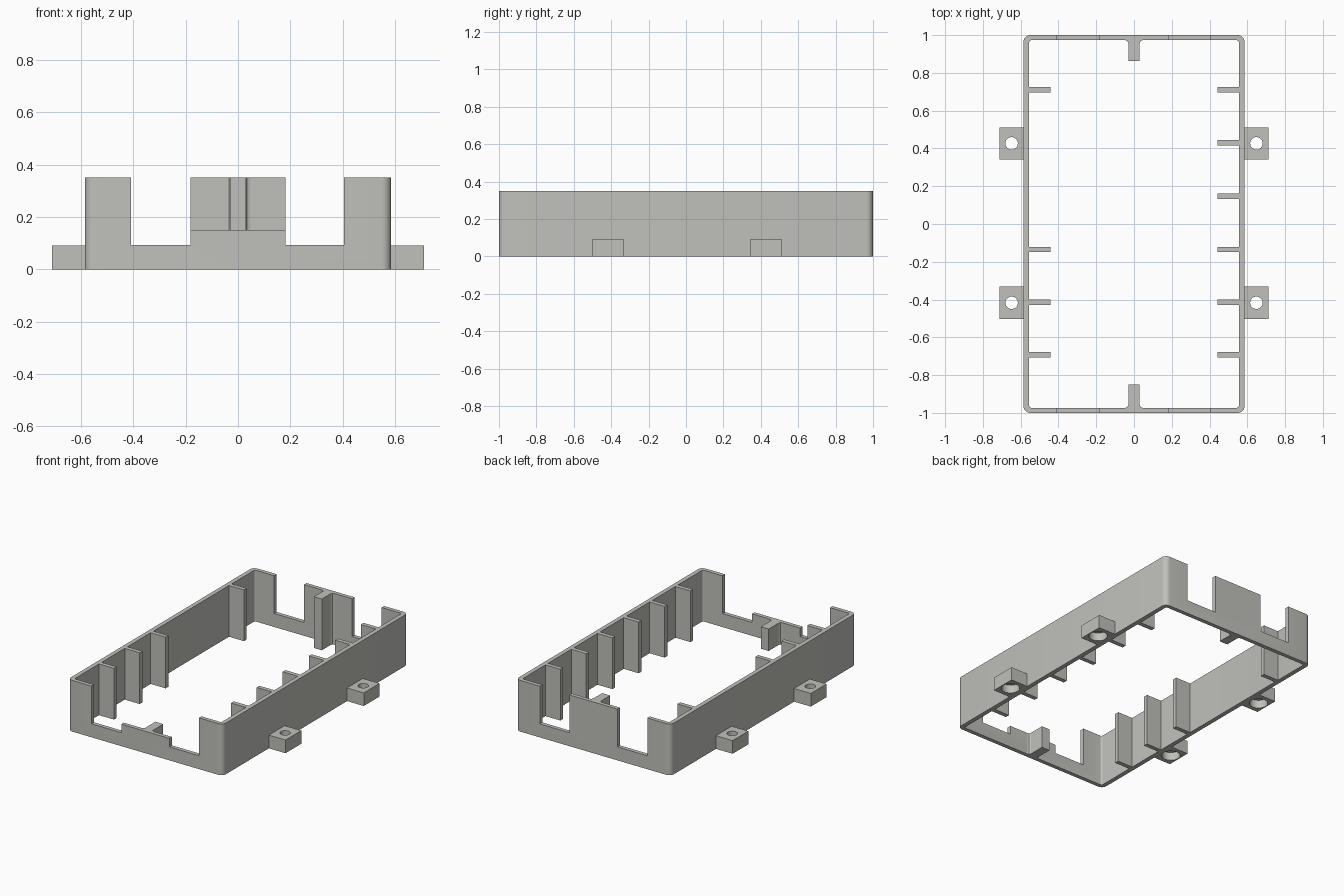
import bpy, bmesh, math

if "Cube" in bpy.data.objects:
    bpy.data.objects.remove(bpy.data.objects["Cube"])

plastic = bpy.data.materials.new("grey plastic")
plastic.diffuse_color = (0.53, 0.53, 0.50, 1)
plastic.use_nodes = True
plastic.node_tree.nodes["Principled BSDF"].inputs["Base Color"].default_value = plastic.diffuse_color


def prism(name, pts, z0, z1):
    """Extrude a flat outline from z0 up to z1."""
    bm = bmesh.new()
    base = bm.faces.new([bm.verts.new((x, y, z0)) for x, y in pts])
    top = bmesh.ops.extrude_face_region(bm, geom=[base])["geom"]
    bmesh.ops.translate(bm, vec=(0, 0, z1 - z0),
                        verts=[g for g in top if isinstance(g, bmesh.types.BMVert)])
    bmesh.ops.recalc_face_normals(bm, faces=bm.faces)
    me = bpy.data.meshes.new(name)
    bm.to_mesh(me)
    bm.free()
    me.materials.append(plastic)
    ob = bpy.data.objects.new(name, me)
    bpy.context.collection.objects.link(ob)
    return ob


def rect(x0, x1, y0, y1):
    return [(x0, y0), (x1, y0), (x1, y1), (x0, y1)]


def circle(x, y, r, n=32):
    return [(x + r * math.cos(2 * math.pi * i / n),
             y + r * math.sin(2 * math.pi * i / n)) for i in range(n)]


def rounded(hx, hy, r, seg=6):
    pts = []
    for q, (sx, sy) in enumerate([(1, 1), (-1, 1), (-1, -1), (1, -1)]):
        for i in range(seg + 1):
            a = math.pi / 2 * (q + i / seg)
            pts.append((sx * (hx - r) + r * math.cos(a), sy * (hy - r) + r * math.sin(a)))
    return pts


def cut(ob, cutters):
    """Subtract the cutters, then remove them."""
    for c in cutters:
        mod = ob.modifiers.new("cut", "BOOLEAN")
        mod.operation, mod.solver, mod.object = "DIFFERENCE", "EXACT", c
        bpy.context.view_layer.objects.active = ob
        bpy.ops.object.modifier_apply(modifier=mod.name)
        bpy.data.objects.remove(c)


def smooth(ob):
    bpy.ops.object.select_all(action="DESELECT")
    ob.select_set(True)
    bpy.context.view_layer.objects.active = ob
    bpy.ops.object.shade_smooth_by_angle(angle=math.radians(30))


H = 0.35            # wall height
IX, IY = 0.555, 0.973  # inner faces of the walls

# Rectangular wall ring with end notches and a lowered front centre
frame = prism("wall_frame", rounded(0.585, 1.0, 0.035), 0, H)
cut(frame, [prism("inside_cutter", rounded(IX, IY, 0.012), -0.1, 0.5),
            prism("left_notch_cutter", rect(-0.408, -0.182, -1.2, 1.2), 0.092, 0.5),
            prism("right_notch_cutter", rect(0.182, 0.405, -1.2, 1.2), 0.092, 0.5),
            prism("front_centre_cutter", rect(-0.25, 0.25, -1.2, -0.8), 0.15, 0.5)])
smooth(frame)

# Centre posts on the end walls, flared where they meet the wall
for name, s, tip, top in (("front_post", -1, 0.85, 0.15), ("back_post", 1, 0.862, H)):
    half = [(0.03, tip), (0.03, IY - 0.015), (0.035, IY - 0.004), (0.045, IY)]
    outline = half + [(-x, y) for x, y in reversed(half)]
    prism(name, [(x, s * y) for x, y in outline], 0, top)

# Thin ribs along the long walls
RIBS = {-1: (0.71, -0.135, -0.415, -0.693),
        1: (0.71, 0.431, 0.148, -0.135, -0.415, -0.693)}
for s, ys in RIBS.items():
    for y in ys:
        prism("left_rib" if s < 0 else "right_rib",
              rect(*sorted((s * 0.442, s * IX)), y - 0.0145, y + 0.0145), 0, H)

# Outer mounting tabs with a screw hole and a counterbore underneath
for s in (-1, 1):
    for y in (0.427, -0.417):
        tab = prism("mounting_tab",
                    rect(*sorted((s * 0.585, s * 0.711)), y - 0.085, y + 0.085), 0, 0.09)
        cx = s * 0.648
        cut(tab, [prism("hole_cutter", circle(cx, y, 0.033), -0.1, 0.2),
                  prism("bore_cutter", circle(cx, y, 0.057), -0.1, 0.055)])
        smooth(tab)
